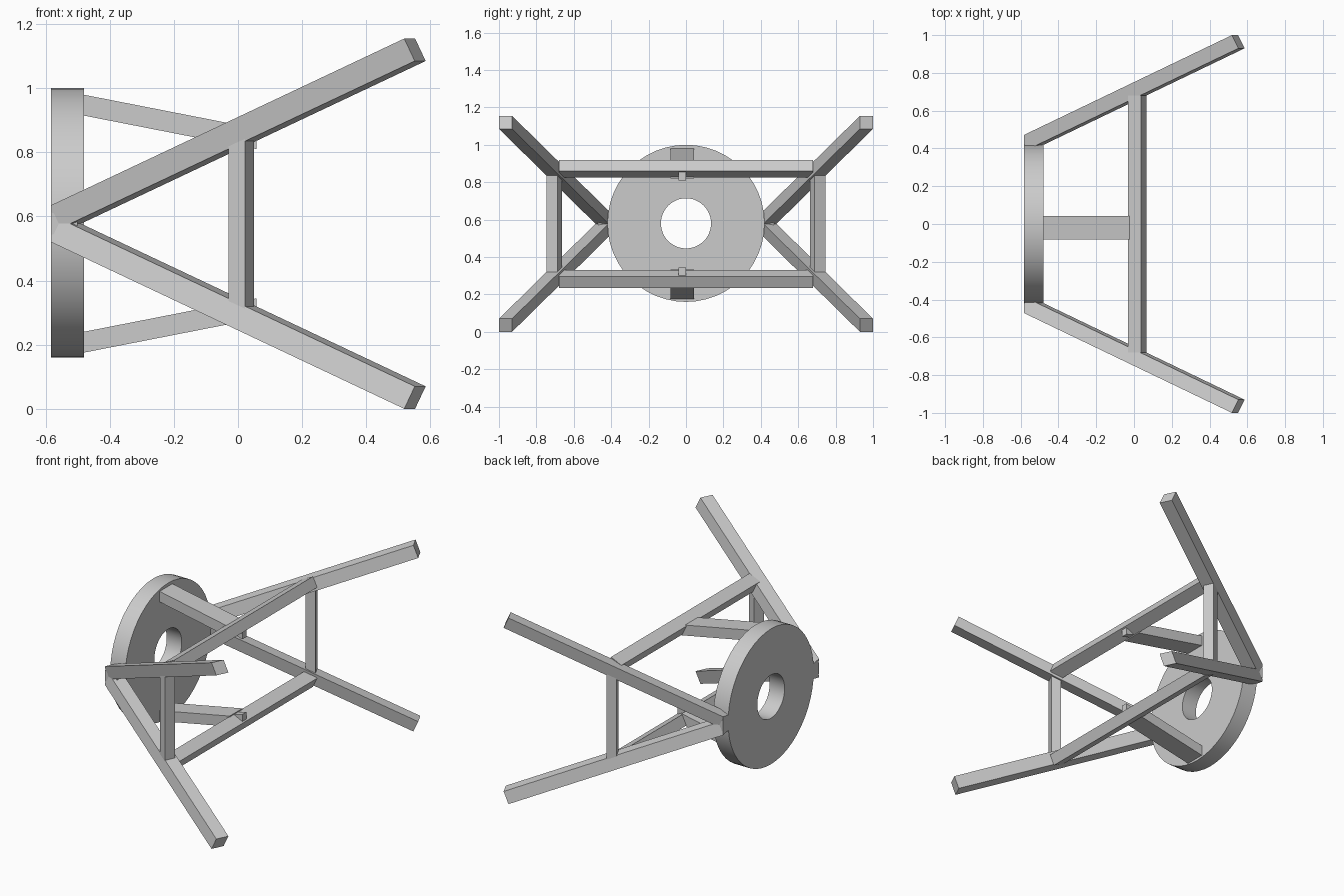
import bpy, bmesh, math
from mathutils import Vector

cube = bpy.data.objects.get("Cube")
if cube:
    bpy.data.objects.remove(cube)

MID = 0.5775  # height of the symmetry plane

grey = bpy.data.materials.new("plain grey")
grey.use_nodes = True
grey.diffuse_color = (0.6, 0.6, 0.6, 1)
grey.node_tree.nodes["Principled BSDF"].inputs["Base Color"].default_value = (0.6, 0.6, 0.6, 1)


def finish(bm, name):
    bmesh.ops.recalc_face_normals(bm, faces=bm.faces)
    mesh = bpy.data.meshes.new(name)
    bm.to_mesh(mesh)
    bm.free()
    mesh.materials.append(grey)
    obj = bpy.data.objects.new(name, mesh)
    bpy.context.collection.objects.link(obj)
    return obj


def beam(name, start, end, sy=1, sz=1):
    """Prism between two matching corner loops, mirrored by sy and sz."""
    bm = bmesh.new()
    loops = [[bm.verts.new((p.x, p.y * sy, MID + (p.z - MID) * sz)) for p in loop]
             for loop in (start, end)]
    a, b = loops
    bm.faces.new(a)
    bm.faces.new(b)
    for i in range(len(a)):
        j = (i + 1) % len(a)
        bm.faces.new((a[i], a[j], b[j], b[i]))
    return finish(bm, name)


def quad(centre, u, v):
    c, u, v = Vector(centre), Vector(u) / 2, Vector(v) / 2
    return [c - u - v, c + u - v, c + u + v, c - u + v]


# Ring: revolve a rectangular section around the x axis
bm = bmesh.new()
section = [(-0.583, 0.134), (-0.48, 0.134), (-0.48, 0.42), (-0.583, 0.42)]
verts = [bm.verts.new((x, 0, r)) for x, r in section]
edges = [bm.edges.new((verts[i], verts[(i + 1) % 4])) for i in range(4)]
bmesh.ops.spin(bm, geom=verts + edges, cent=(0, 0, 0), axis=(1, 0, 0),
               angle=math.tau, steps=48)
bmesh.ops.remove_doubles(bm, verts=bm.verts, dist=0.0005)
ring = finish(bm, "ring")
ring.location.z = 0.58
bpy.ops.object.select_all(action='DESELECT')
ring.select_set(True)
bpy.context.view_layer.objects.active = ring
bpy.ops.object.shade_smooth_by_angle(angle=math.radians(30))

# Four splayed legs, square-cut at the tips and flush with the ring's outer face
slope = Vector((1, 0.48, 0.472))
tip = quad((0.552, 0.965, 1.12), (-0.034, 0.07, 0), (-0.033, 0, 0.07))
root = [p - slope * (p.x + 0.583) for p in tip]
for sy, side in ((-1, "front"), (1, "back")):
    for sz, level in ((1, "upper"), (-1, "lower")):
        beam(f"{side}_{level}_leg", root, tip, sy, sz)

    # Small tapered plug where each pair of legs meets
    base = quad((-0.583, 0.43, MID), (0, 0.08, 0), (0, 0, 0.07))
    nose = quad((-0.50, 0.445, MID), (0, 0.05, 0), (0, 0, 0.02))
    beam(f"{side}_joint_plug", base, nose, sy)

    # Upright between the legs, turned to follow their splay
    u, v = Vector((0.9, 0.43, 0)) * 0.058, Vector((-0.43, 0.9, 0)) * 0.066
    beam(f"{side}_upright", quad((0.01, 0.705, 0.30), u, v),
         quad((0.01, 0.705, 0.855), u, v), sy)

for sz, level in ((1, "upper"), (-1, "lower")):
    # Cross rail, turned to follow the legs
    u, v = Vector((0.9, 0, 0.43)) * 0.078, Vector((-0.43, 0, 0.9)) * 0.067
    beam(f"{level}_rail", quad((0.0175, -0.68, 0.8725), u, v),
         quad((0.0175, 0.68, 0.8725), u, v), 1, sz)

    # Flat strut from the ring to the rail, with a narrow pin at its end
    width, height = (0, 0.125, 0), (0, 0, 0.065)
    beam(f"{level}_strut", quad((-0.5, -0.02, 0.951), width, height),
         quad((0, -0.02, 0.853), width, height), 1, sz)
    beam(f"{level}_pin", quad((-0.01, -0.02, 0.855), (0, 0.04, 0), (0, 0, 0.05)),
         quad((0.058, -0.02, 0.835), (0, 0.04, 0), (0, 0, 0.05)), 1, sz)
